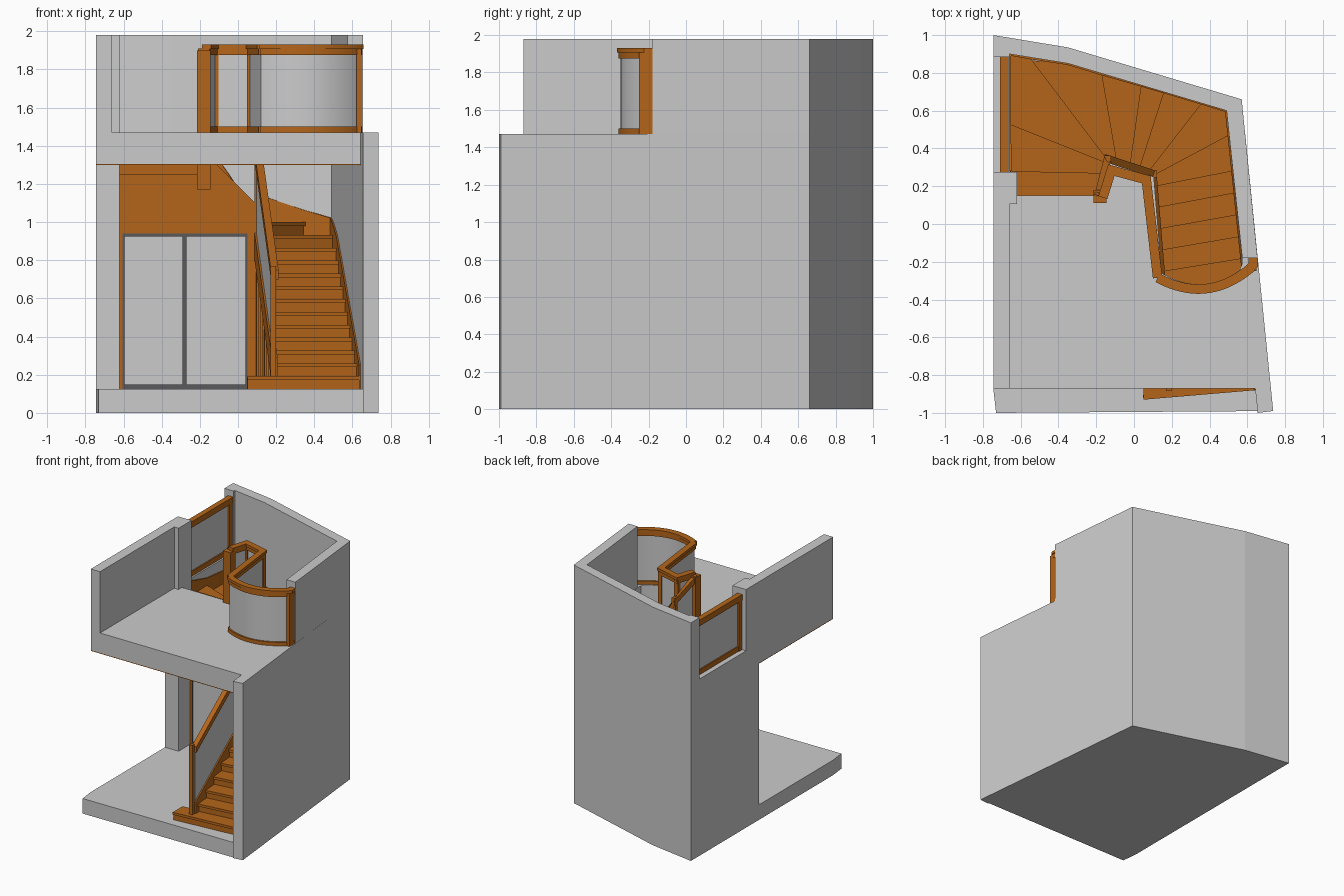
import bpy, bmesh
from mathutils import Vector

if "Cube" in bpy.data.objects:
    bpy.data.objects.remove(bpy.data.objects["Cube"])


def material(name, col):
    m = bpy.data.materials.new(name)
    m.diffuse_color = (*col, 1)
    m.use_nodes = True
    m.node_tree.nodes["Principled BSDF"].inputs["Base Color"].default_value = m.diffuse_color
    return m


WOOD = material("wood", (0.46, 0.13, 0.01))
DARK = material("dark_metal", (0.1, 0.1, 0.11))


def finish(bm, name, mat, smooth=False):
    bmesh.ops.recalc_face_normals(bm, faces=bm.faces)
    me = bpy.data.meshes.new(name)
    bm.to_mesh(me)
    bm.free()
    ob = bpy.data.objects.new(name, me)
    bpy.context.collection.objects.link(ob)
    if mat:
        me.materials.append(mat)
    if smooth:
        bpy.ops.object.select_all(action='DESELECT')
        ob.select_set(True)
        bpy.context.view_layer.objects.active = ob
        bpy.ops.object.shade_smooth_by_angle()
    return ob


def prism(name, poly, z0, z1, mat=None, smooth=False):
    """Vertical extrusion of a plan outline."""
    bm = bmesh.new()
    lo = [bm.verts.new((x, y, z0)) for x, y in poly]
    hi = [bm.verts.new((x, y, z1)) for x, y in poly]
    bm.faces.new(lo)
    bm.faces.new(hi)
    n = len(poly)
    for i in range(n):
        j = (i + 1) % n
        bm.faces.new((lo[i], lo[j], hi[j], hi[i]))
    return finish(bm, name, mat, smooth)


def box(name, x0, x1, y0, y1, z0, z1, mat=None):
    return prism(name, [(x0, y0), (x1, y0), (x1, y1), (x0, y1)], z0, z1, mat)


def ribbon(name, pts, width, mat=None, smooth=False):
    """Upright band along (x, y, z_low, z_high) points with mitred corners."""
    bm = bmesh.new()
    p = [Vector(q[:2]) for q in pts]
    rings = []
    for i, q in enumerate(pts):
        d0 = (p[i] - p[i - 1]).normalized() if i else (p[1] - p[0]).normalized()
        d1 = (p[i + 1] - p[i]).normalized() if i < len(p) - 1 else d0
        t = (d0 + d1).normalized()
        o = Vector((-t.y, t.x)) * (width / 2 / max(t.dot(d0), 0.4))
        a, b = p[i] + o, p[i] - o
        rings.append([bm.verts.new((v.x, v.y, z)) for v, z in
                      ((a, q[2]), (b, q[2]), (b, q[3]), (a, q[3]))])
    for r, s in zip(rings, rings[1:]):
        for k in range(4):
            bm.faces.new((r[k], r[(k + 1) % 4], s[(k + 1) % 4], s[k]))
    bm.faces.new(rings[0])
    bm.faces.new(rings[-1])
    return finish(bm, name, mat, smooth)


def post(name, x, y, z0, z1, w=0.045):
    box(name, x - w / 2, x + w / 2, y - w / 2, y + w / 2, z0, z1, WOOD)


FLOOR, UP, TOP = 0.125, 1.47, 1.98

# ground slab and walls
prism("ground_slab", [(-0.73, -1), (0.735, -0.99), (0.57, 0.66), (-0.35, 0.935),
                      (-0.745, 1), (-0.745, -0.87)], 0, FLOOR)
prism("right_wall", [(0.655, -1), (0.737, -0.99), (0.57, 0.66), (0.49, 0.60)], 0, UP)
prism("right_upper_wall", [(0.573, -0.18), (0.654, -0.18), (0.57, 0.66), (0.49, 0.60)], UP, TOP)
prism("back_wall", [(0.49, 0.60), (0.57, 0.66), (-0.35, 0.935), (-0.745, 1), (-0.745, 0.885),
                    (-0.66, 0.885), (-0.66, 0.90), (-0.35, 0.85)], 0, TOP)
box("left_wall", -0.745, -0.66, 0.27, 0.9, FLOOR, UP)
box("left_pilaster", -0.745, -0.62, 0.105, 0.275, FLOOR, TOP)
box("left_upper_wall", -0.745, -0.66, -0.87, 0.105, UP, TOP)


# upper floor with the stair opening cut by its outline
def arc(n=20):
    a, b = Vector((0.125, -0.285)), Vector((0.615, -0.235))
    o = Vector((0.1, -1)).normalized() * 0.083 * 4
    return [tuple(a.lerp(b, k / n) + o * (k / n) * (1 - k / n)) for k in range(n + 1)]


curve = arc()
slab = [(-0.745, -0.87), (0.643, -0.87), (0.576, -0.2)]
slab += [(x * 0.93 + 0.03, y + 0.025) for x, y in reversed(curve)]
slab += [(0.105, 0.25), (-0.13, 0.325), (-0.185, 0.15), (-0.62, 0.15), (-0.62, 0.105), (-0.745, 0.105)]
prism("upper_floor", slab, 1.305, UP)
prism("ceiling_lining", slab, 1.299, 1.305, WOOD)

# stair nosing lines: (inner, outer)
RISE = (UP - FLOOR) / 20


def inner_x(y):
    return 0.132 - 0.083 * y


def outer_x(y):
    return 0.49 + (0.6 - y) * 0.103


lines = []
for i in range(11):
    yi, yo = -0.93 + i * 0.113, -0.88 + i * 0.116
    lines.append(((inner_x(yi), yi), (outer_x(yo), yo)))
lines[0] = ((0.05, -0.93), lines[0][1])
lines += [((0.11, 0.26), (0.503, 0.47)), ((0.08, 0.28), (0.36, 0.64)),
          ((0.03, 0.295), (0.16, 0.70)), ((-0.02, 0.31), (0.04, 0.735)),
          ((-0.09, 0.33), (-0.17, 0.795)), ((-0.14, 0.34), (-0.55, 0.88)),
          ((-0.16, 0.33), (-0.66, 0.53)), ((-0.18, 0.27), (-0.655, 0.28)),
          ((-0.19, 0.15), (-0.62, 0.15))]
corners = {11: (0.49, 0.6), 15: (-0.35, 0.85), 16: (-0.66, 0.9)}

# treads and risers
wall_string = []
for i in range(20):
    a, b = lines[i]
    z = FLOOR + RISE * (i + 1)
    d = (Vector(b) - Vector(a)).normalized()
    back = Vector((-d.y, d.x)) * 0.018
    ra, rb = Vector(a) + back, Vector(b) + back
    ribbon("riser_%d" % (i + 1), [(ra.x, ra.y, z - RISE, z - 0.01), (rb.x, rb.y, z - RISE, z - 0.01)],
           0.012, WOOD)
    wall_string.append((b[0], b[1], z - 0.15, z + 0.06))
    if i < 19:
        c, e = lines[i + 1]
        nd = (Vector(e) - Vector(c)).normalized()
        nb = Vector((-nd.y, nd.x)) * 0.02
        poly = [a, b] + ([corners[i]] if i in corners else [])
        poly += [(e[0] + nb.x, e[1] + nb.y), (c[0] + nb.x, c[1] + nb.y)]
        if i == 0:
            poly[-1] = (0.05, -0.80)
        prism("tread_%d" % (i + 1), poly, z - 0.02, z, WOOD)
        if i in corners:
            wall_string.append((*corners[i], z - 0.11, z + 0.09))
box("first_step_side", 0.055, 0.067, -0.91, -0.80, FLOOR, FLOOR + RISE - 0.02, WOOD)
ribbon("wall_string", [(x, y, max(FLOOR, l), h) for x, y, l, h in wall_string[:-1]], 0.016, WOOD)


# lower flight balustrade: side panel, string, glass, handrail, newel
def flight(lo, hi, off=-0.01):
    return [(inner_x(y) + off, y, z + lo, z + hi) for y, z in ((-0.85, 0.24), (0.26, 0.9))]


(s0, s1) = flight(-0.09, 0.05)
ribbon("stair_string", [s0, s1], 0.03, WOOD)
ribbon("under_stair_panel", [(s0[0], s0[1], FLOOR, s0[2]), (s1[0], s1[1], FLOOR, s1[2])], 0.012, WOOD)
for k in range(1, 9):
    y = -0.85 + k * 0.12
    post("panel_batten_%d" % k, inner_x(y) - 0.018, y, FLOOR, 0.15 + (y + 0.85) * 0.595, 0.014)
ribbon("stair_glass", flight(0.05, 0.47), 0.01)
ribbon("stair_handrail", flight(0.46, 0.51), 0.04, WOOD)
post("bottom_newel", inner_x(-0.87) - 0.02, -0.87, FLOOR, 0.77, 0.03)

# winder balustrade around the inner well
well = [(0.105, 0.265, 0.93), (-0.14, 0.345, 1.27), (-0.19, 0.15, 1.41)]


def winder(lo, hi):
    return [(x, y, z + lo, z + hi) for x, y, z in well]


ribbon("winder_string", winder(-0.12, 0.1), 0.025, WOOD)
ribbon("winder_glass", winder(0.1, 0.46), 0.01)
ribbon("winder_handrail", winder(0.45, 0.5), 0.04, WOOD)
post("well_corner_newel", 0.105, 0.265, FLOOR, 1.43, 0.035)
post("well_back_newel", -0.14, 0.345, 1.17, 1.78, 0.035)
post("top_newel", -0.18, 0.145, 1.17, 1.9, 0.07)

# upper floor balustrade: straight run then curved front
straight = [(-0.165, 0.14), (-0.12, 0.285), (0.065, 0.235), curve[0]]
curved = curve + [(0.632, -0.215), (0.632, -0.18)]
for part, path, sm in (("well", straight, False), ("curved", curved, True)):
    for name, z0, z1, w, mat in (("bottom_rail", UP, 1.5, 0.035, WOOD), ("glass", 1.5, 1.88, 0.01, None),
                                 ("top_rail", 1.875, 1.907, 0.035, WOOD), ("cap", 1.907, 1.93, 0.05, WOOD)):
        ribbon(part + "_" + name, [(x, y, z0, z1) for x, y in path], w, mat, sm)
for k, (x, y) in enumerate(straight[1:3]):
    post("balustrade_post_%d" % k, x, y, UP, 1.9, 0.035)
box("curved_end_post", 0.62, 0.648, -0.25, -0.18, UP, 1.907, WOOD)

# glazed panel in the left opening
for name, z0, z1, w, mat in (("bottom_rail", UP, 1.51, 0.03, WOOD), ("glass", 1.5, 1.89, 0.01, None),
                             ("top_rail", 1.88, 1.93, 0.045, WOOD)):
    ribbon("left_opening_" + name, [(-0.688, 0.275, z0, z1), (-0.688, 0.885, z0, z1)], w, mat)
for k, y in enumerate((0.295, 0.865)):
    post("left_opening_post_%d" % k, -0.688, y, UP, 1.9, 0.04)

# cupboard front under the upper flight with two glass doors
Y = 0.265
ribbon("cupboard_panel", [(-0.62, Y, 0.94, 1.36), (-0.13, Y, 0.94, 1.32), (0.09, Y, 0.94, 1.1)], 0.02, WOOD)
box("cupboard_right_stile", 0.05, 0.1, Y - 0.01, Y + 0.01, FLOOR, 0.94, WOOD)
box("landing_soffit", -0.62, -0.19, 0.15, Y, 1.25, 1.3, WOOD)
box("cupboard_left_stile", -0.625, -0.605, Y - 0.01, Y + 0.01, FLOOR, 0.94, WOOD)
for k, (x0, x1) in enumerate(((-0.605, -0.28), (-0.28, 0.05))):
    box("door_glass_%d" % k, x0, x1, Y - 0.004, Y + 0.004, 0.13, 0.935)
    for n, a, b, c, d in (("bottom", x0, x1, FLOOR, 0.15), ("top", x0, x1, 0.925, 0.94),
                          ("left", x0, x0 + 0.01, 0.15, 0.925), ("right", x1 - 0.01, x1, 0.15, 0.925)):
        box("door_frame_%s_%d" % (n, k), a, b, Y - 0.012, Y + 0.012, c, d, DARK)
